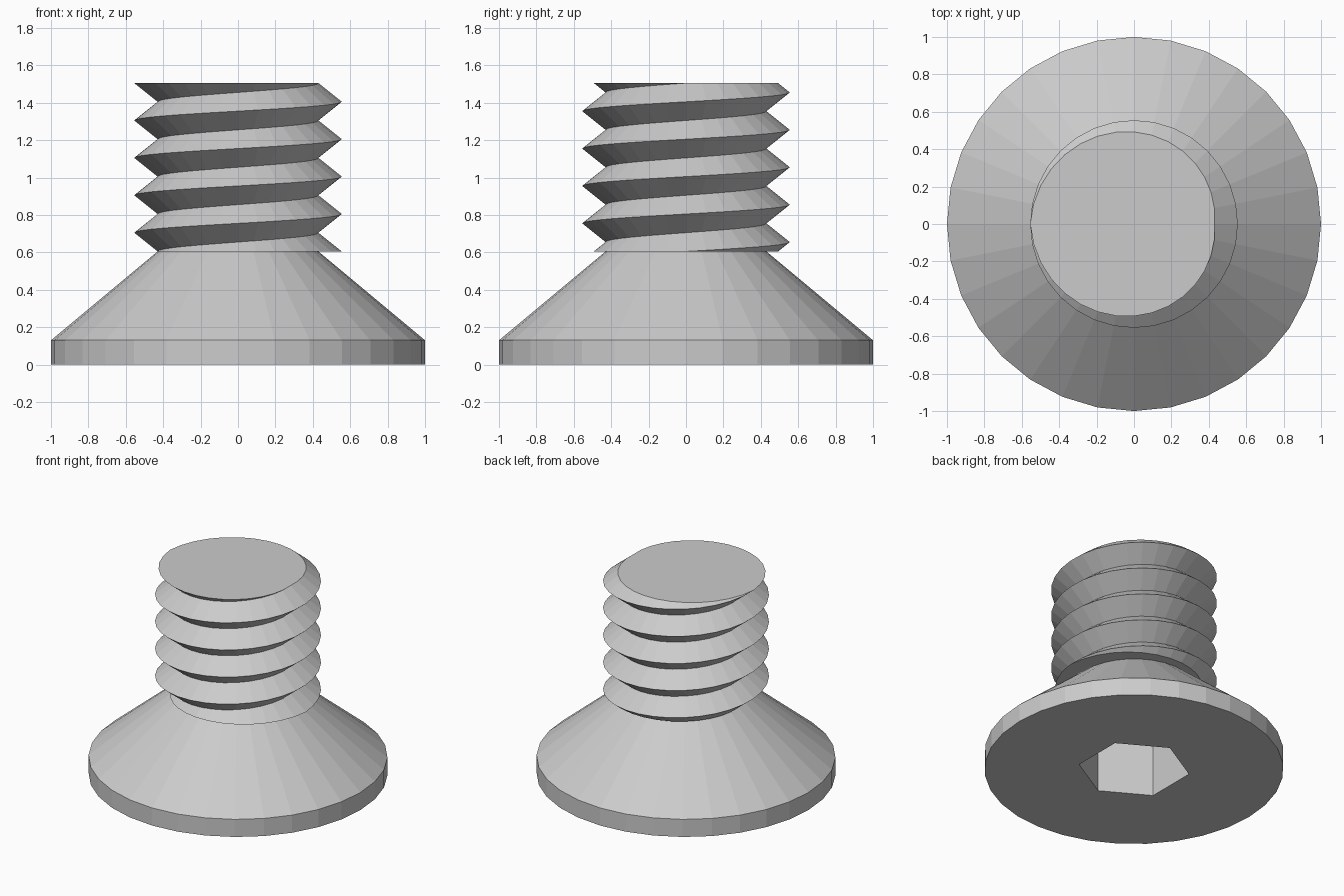
import bpy, bmesh
from math import cos, sin, pi

if "Cube" in bpy.data.objects:
    bpy.data.objects.remove(bpy.data.objects["Cube"])

SIDES = 32
ROOT, CREST, PITCH = 0.43, 0.555, 0.2
BASE, TOP = 0.605, 1.505


def add_object(name, bm):
    bmesh.ops.recalc_face_normals(bm, faces=bm.faces[:])
    mesh = bpy.data.meshes.new(name)
    bm.to_mesh(mesh)
    bm.free()
    obj = bpy.data.objects.new(name, mesh)
    bpy.context.collection.objects.link(obj)
    return obj


def lathe(name, profile, sides, turn=0.0):
    """Closed solid from rings of (radius, z)."""
    bm = bmesh.new()
    rings = [[bm.verts.new((r * cos(turn + 2 * pi * i / sides),
                            r * sin(turn + 2 * pi * i / sides), z))
              for i in range(sides)] for r, z in profile]
    for a, b in zip(rings, rings[1:]):
        for i in range(sides):
            j = (i + 1) % sides
            bm.faces.new((a[i], a[j], b[j], b[i]))
    bm.faces.new(rings[0])
    bm.faces.new(rings[-1])
    return add_object(name, bm)


# countersunk head
head = lathe("screw_head", [(1, 0), (1, 0.13), (ROOT, BASE)], SIDES)

# hexagonal drive socket, cut from below
socket = lathe("socket_cutter", [(0.373, -0.2), (0.373, 0.45)], 6, pi / 6)
cut = head.modifiers.new("socket", 'BOOLEAN')
cut.operation = 'DIFFERENCE'
cut.solver = 'EXACT'
cut.object = socket
socket.hide_render = True
socket.hide_set(True)

# threaded shank: helical crest and root lines, trimmed flat at both ends
bm = bmesh.new()
rows = 16
columns = []
for i in range(SIDES):
    a = 2 * pi * i / SIDES
    column = []
    for k in range(rows):
        r = CREST if k % 2 == 0 else ROOT
        z = BASE + PITCH * (i / SIDES + k / 2 - 2)
        column.append(bm.verts.new((r * cos(a), r * sin(a), z)))
    columns.append(column)
for i in range(SIDES):
    here = columns[i]
    # after a full turn the lines join one pitch higher
    there = columns[i + 1] if i + 1 < SIDES else columns[0][2:]
    for k in range(len(there) - 1):
        bm.faces.new((here[k], there[k], there[k + 1], here[k + 1]))
for z, up in ((BASE, -1), (TOP, 1)):
    bmesh.ops.bisect_plane(bm, geom=bm.verts[:] + bm.edges[:] + bm.faces[:],
                           dist=1e-5, plane_co=(0, 0, z),
                           plane_no=(0, 0, up), clear_outer=True)
    rim = [e for e in bm.edges if e.is_boundary
           and all(abs(v.co.z - z) < 1e-4 for v in e.verts)]
    bmesh.ops.holes_fill(bm, edges=rim, sides=0)
add_object("threaded_shank", bm)
